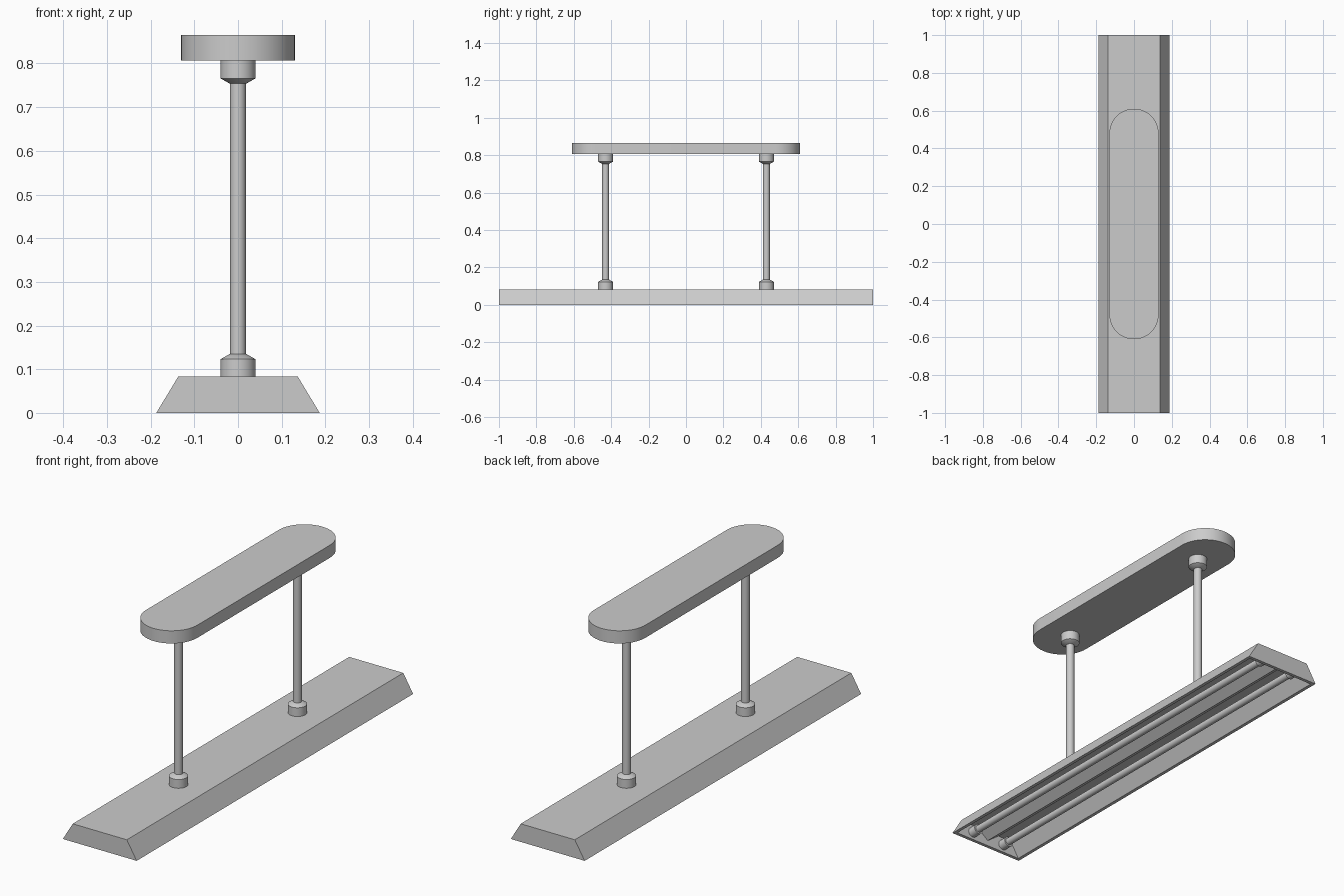
import bpy, bmesh, math

if "Cube" in bpy.data.objects:
    bpy.data.objects.remove(bpy.data.objects["Cube"], do_unlink=True)

grey = bpy.data.materials.new("light grey metal")
grey.use_nodes = True
tone = (0.6, 0.6, 0.6, 1)
grey.diffuse_color = tone
grey.node_tree.nodes["Principled BSDF"].inputs["Base Color"].default_value = tone


def finish(name, bm, smooth=False):
    bmesh.ops.recalc_face_normals(bm, faces=bm.faces)
    mesh = bpy.data.meshes.new(name)
    bm.to_mesh(mesh)
    bm.free()
    mesh.materials.append(grey)
    obj = bpy.data.objects.new(name, mesh)
    bpy.context.collection.objects.link(obj)
    if smooth:
        bpy.ops.object.select_all(action="DESELECT")
        obj.select_set(True)
        bpy.context.view_layer.objects.active = obj
        bpy.ops.object.shade_smooth_by_angle(angle=math.radians(35))
    return obj


def extrude(name, points, offset, smooth=False):
    """Closed outline pushed along an offset."""
    bm = bmesh.new()
    face = bm.faces.new([bm.verts.new(p) for p in points])
    new = bmesh.ops.extrude_face_region(bm, geom=[face], use_keep_orig=True)["geom"]
    bmesh.ops.translate(bm, vec=offset, verts=[v for v in new if isinstance(v, bmesh.types.BMVert)])
    return finish(name, bm, smooth)


def lathe(name, profile, place, sides=32):
    """Profile of (radius, height) rings, closed at both ends."""
    bm = bmesh.new()
    rings = []
    for r, h in profile:
        angles = [math.tau * i / sides for i in range(sides)]
        rings.append([bm.verts.new(place(r * math.cos(a), r * math.sin(a), h)) for a in angles])
    for low, high in zip(rings, rings[1:]):
        for i in range(sides):
            j = (i + 1) % sides
            bm.faces.new((low[i], low[j], high[j], high[i]))
    bm.faces.new(rings[0])
    bm.faces.new(rings[-1])
    return finish(name, bm, True)


# Housing: tapered trough, open below, with a thin rim
bm = bmesh.new()


def ring(x, y, z):
    return [bm.verts.new((sx * x, sy * y, z)) for sx, sy in ((-1, -1), (1, -1), (1, 1), (-1, 1))]


rings = [ring(0.137, 1, 0.083), ring(0.187, 1, 0), ring(0.172, 0.985, 0), ring(0.13, 0.985, 0.07)]
for a, b in zip(rings, rings[1:]):
    for i in range(4):
        j = (i + 1) % 4
        bm.faces.new((a[i], a[j], b[j], b[i]))
bm.faces.new(rings[0])
bm.faces.new(rings[-1])
finish("lamp_housing", bm)

# Reflector ridge between the tubes
ridge = [(-0.06, -0.985, 0.07), (0, -0.985, 0.025), (0.06, -0.985, 0.07)]
extrude("reflector_ridge", ridge, (0, 1.97, 0))

# Tubes with a socket at each end
for side, x in (("right", -0.085), ("left", 0.085)):
    def along(u, v, h, x=x):
        return (x + u, h, 0.034 + v)
    lathe(side + "_tube", [(0.016, -0.96), (0.016, 0.96)], along, 24)
    for end, s in (("front", -1), ("back", 1)):
        lathe(f"{side}_{end}_socket", [(0.023, s * 0.985), (0.023, s * 0.945)], along, 24)

# Hanging rods with a chamfered cup at each end
for end, y in (("front", -0.43), ("back", 0.43)):
    def upright(u, v, h, y=y):
        return (u, y + v, h)
    lathe(end + "_rod", [(0.018, 0.083), (0.018, 0.807)], upright)
    lathe(end + "_lower_cup", [(0.04, 0.083), (0.04, 0.123), (0.019, 0.135)], upright)
    lathe(end + "_upper_cup", [(0.019, 0.754), (0.04, 0.766), (0.04, 0.807)], upright)

# Ceiling canopy with rounded ends
outline = []
for start, y in ((0, 0.48), (math.pi, -0.48)):
    for i in range(25):
        a = start + math.pi * i / 24
        outline.append((0.13 * math.cos(a), y + 0.13 * math.sin(a), 0.807))
extrude("ceiling_canopy", outline, (0, 0, 0.058), True)
